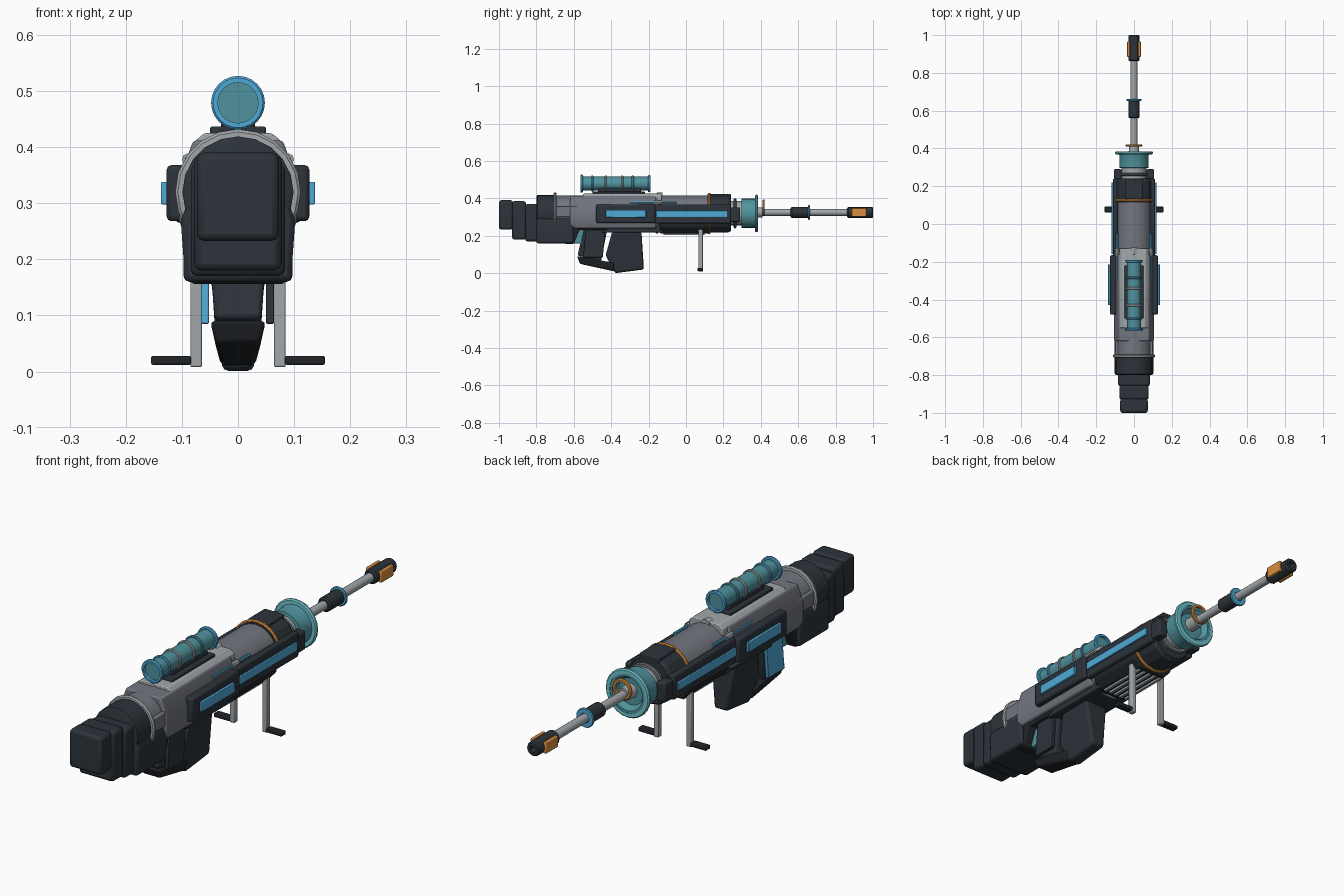
import bpy, bmesh, math

if "Cube" in bpy.data.objects:
    bpy.data.objects.remove(bpy.data.objects["Cube"])

COL = {"dark": (0.025, 0.033, 0.042), "black": (0.015, 0.018, 0.022), "grey": (0.17, 0.18, 0.21),
       "light": (0.36, 0.39, 0.41), "blue": (0.08, 0.40, 0.68), "teal": (0.08, 0.29, 0.34),
       "aqua": (0.16, 0.55, 0.62), "orange": (0.70, 0.27, 0.05)}
MATS = {}
for key, c in COL.items():
    MATS[key] = bpy.data.materials.new(key)
    MATS[key].diffuse_color = (*c, 1)


def finish(name, bm, mat, bevel=0, smooth=30):
    bmesh.ops.recalc_face_normals(bm, faces=bm.faces)
    me = bpy.data.meshes.new(name)
    bm.to_mesh(me)
    bm.free()
    ob = bpy.data.objects.new(name, me)
    bpy.context.collection.objects.link(ob)
    me.materials.append(MATS[mat])
    if bevel:
        b = ob.modifiers.new("bevel", "BEVEL")
        b.width, b.segments, b.limit_method = bevel, 2, "ANGLE"
    if smooth:
        bpy.ops.object.select_all(action="DESELECT")
        ob.select_set(True)
        bpy.context.view_layer.objects.active = ob
        bpy.ops.object.shade_smooth_by_angle(angle=math.radians(smooth))
    return ob


def loft(name, a, b, mat, bevel):
    """Solid between two matching point loops."""
    bm = bmesh.new()
    va, vb = [bm.verts.new(p) for p in a], [bm.verts.new(p) for p in b]
    bm.faces.new(va)
    bm.faces.new(vb[::-1])
    for i in range(len(va)):
        j = (i + 1) % len(va)
        bm.faces.new((va[i], vb[i], vb[j], va[j]))
    return finish(name, bm, mat, bevel)


def box(name, x, y, z, mat, bevel=0.004):
    loop = [(x[0], z[0]), (x[1], z[0]), (x[1], z[1]), (x[0], z[1])]
    return loft(name, [(p, y[0], q) for p, q in loop], [(p, y[1], q) for p, q in loop], mat, bevel)


def pair(name, x, y, z, mat, bevel=0.004):
    for side, s in (("right", 1), ("left", -1)):
        box(f"{name}_{side}", sorted((s * x[0], s * x[1])), y, z, mat, bevel)


def side_shape(name, pts, mat, bevel=0.008, x0=0.0):
    """Side profile of (y, z, half width) points."""
    return loft(name, [(x0 - w, y, z) for y, z, w in pts], [(x0 + w, y, z) for y, z, w in pts], mat, bevel)


def section(name, half, y, mat, bevel=0.006):
    """Mirrored (x, z) cross-section extruded along y."""
    loop = half + [(-x, z) for x, z in half[::-1]]
    return loft(name, [(x, y[0], z) for x, z in loop], [(x, y[1], z) for x, z in loop], mat, bevel)


def turn(name, prof, zc, mat, seg=24, xc=0, closed=False, smooth=30):
    """Turned part: (y, radius) profile spun about the y axis."""
    bm = bmesh.new()
    rings = []
    for y, r in prof:
        rings.append([bm.verts.new((xc + r * math.sin(t), y, zc + r * math.cos(t)))
                      for t in (math.tau * i / seg for i in range(seg))])
    n = len(rings)
    for k in range(n if closed else n - 1):
        a, b = rings[k], rings[(k + 1) % n]
        for i in range(seg):
            j = (i + 1) % seg
            bm.faces.new((a[i], a[j], b[j], b[i]))
    if not closed:
        bm.faces.new(rings[0])
        bm.faces.new(rings[-1])
    return finish(name, bm, mat, 0, smooth)


def ring(name, y, w, r, t, zc, mat, seg=24):
    c = min(w, t) * 0.3
    a, b = y - w / 2, y + w / 2
    prof = [(a, r - t), (a, r - c), (a + c, r), (b - c, r), (b, r - c), (b, r - t)]
    return turn(name, prof, zc, mat, seg, closed=True)


AX, BORE, SCOPE = 0.32, 0.325, 0.479

# Stock: stepped recoil pads and rear housing
box("butt_pad", (-0.073, 0.073), (-1.0, -0.925), (0.233, 0.39), "dark", 0.012)
box("butt_middle", (-0.078, 0.078), (-0.93, -0.855), (0.18, 0.385), "dark", 0.012)
box("butt_inner", (-0.084, 0.084), (-0.86, -0.79), (0.17, 0.37), "dark", 0.012)
section("rear_lower_housing", [(0.097, 0.16), (0.097, 0.2), (0.102, 0.27), (0.09, 0.3)], (-0.80, -0.60), "dark", 0.01)
side_shape("rear_lower_ramp", [(-0.65, 0.156, 0.085), (-0.60, 0.156, 0.085), (-0.57, 0.23, 0.085),
                               (-0.42, 0.23, 0.085), (-0.42, 0.28, 0.085), (-0.65, 0.28, 0.085)], "black")
turn("rear_collar", [(-0.80, 0.09), (-0.795, 0.099), (-0.70, 0.099)], AX, "dark", 20)
turn("rear_tube", [(-0.70, 0.095), (-0.16, 0.095)], AX, "grey", 20)
ring("rear_ring", -0.70, 0.016, 0.112, 0.02, AX, "light", 20)
pair("rear_rib", (0.08, 0.1), (-0.70, -0.58), (0.3, 0.36), "grey")

# Receiver with top rail
section("receiver", [(0.095, 0.24), (0.105, 0.27), (0.105, 0.34), (0.08, 0.412)], (-0.62, -0.16), "grey")
section("receiver_top", [(0.078, 0.38), (0.078, 0.41), (0.06, 0.425)], (-0.55, -0.13), "light", 0.004)
box("receiver_bottom", (-0.08, 0.08), (-0.45, -0.12), (0.218, 0.26), "dark")
ring("receiver_ring", -0.155, 0.014, 0.108, 0.02, AX, "light", 20)
turn("top_port", [(-0.155, 0.02), (-0.125, 0.02)], 0.412, "light", 12)

# Side panels with glowing strips, and thin feed lines
pair("rear_side_panel", (0.09, 0.127), (-0.48, -0.165), (0.268, 0.368), "dark", 0.008)
pair("rear_side_light", (0.12, 0.137), (-0.43, -0.215), (0.298, 0.338), "blue", 0.002)
pair("front_side_panel", (0.085, 0.112), (-0.17, 0.24), (0.265, 0.368), "dark", 0.008)
pair("front_side_light", (0.105, 0.119), (-0.16, 0.22), (0.3, 0.334), "blue", 0.002)
pair("front_prong", (0.066, 0.107), (0.22, 0.29), (0.275, 0.352), "dark", 0.006)
for s, side in ((1, "right"), (-1, "left")):
    turn("feed_line_" + side, [(-0.30, 0.006), (-0.05, 0.006)], 0.378, "blue", 8, s * 0.089)
    turn("feed_joint_" + side, [(-0.17, 0.011), (-0.13, 0.011)], 0.378, "light", 8, s * 0.089)

# Forend shroud
turn("shroud_tube", [(-0.15, 0.096), (0.13, 0.096)], AX, "grey", 20)
section("shroud_lower", [(0.065, 0.212), (0.095, 0.245), (0.1, 0.31)], (-0.14, 0.12), "black")
turn("shroud_front", [(0.115, 0.103), (0.225, 0.103), (0.24, 0.094)], AX, "dark", 16, smooth=0)
box("shroud_top_block", (-0.045, 0.045), (0.13, 0.24), (0.40, 0.423), "dark")
ring("shroud_band", 0.125, 0.014, 0.11, 0.016, AX, "orange", 20)
for i in range(5):
    x = (i - 2) * 0.027
    box(f"shroud_slat_{i+1}", (x - 0.006, x + 0.006), (-0.12, 0.10), (0.203, 0.22), "light", 0.002)

# Emitter cup around the barrel
turn("emitter_neck", [(0.23, 0.065), (0.31, 0.065)], AX, "light", 20)
ring("emitter_back_rim", 0.262, 0.014, 0.08, 0.02, AX, "grey")
turn("emitter_cup", [(0.295, 0.06), (0.298, 0.078), (0.365, 0.078), (0.383, 0.085), (0.383, 0.07),
                     (0.36, 0.055), (0.36, 0.002)], AX, "teal", 24)
ring("emitter_flange", 0.377, 0.016, 0.1, 0.02, AX, "aqua")
ring("emitter_coil", 0.415, 0.012, 0.044, 0.012, 0.35, "orange", 20)
turn("emitter_nozzle", [(0.355, 0.03), (0.41, 0.026)], BORE, "light", 16)

# Barrel and muzzle
turn("barrel", [(0.24, 0.018), (0.88, 0.018)], BORE, "light", 16)
turn("barrel_sleeve", [(0.56, 0.024), (0.566, 0.03), (0.655, 0.03)], BORE, "dark", 16)
ring("barrel_sleeve_rim", 0.657, 0.01, 0.04, 0.02, BORE, "blue", 20)
turn("muzzle_brake", [(0.862, 0.024), (0.868, 0.03), (0.994, 0.03), (1.0, 0.026), (1.0, 0.014),
                      (0.97, 0.014), (0.97, 0.001)], BORE, "dark", 12)
pair("muzzle_plate", (0.022, 0.036), (0.885, 0.965), (0.302, 0.348), "orange", 0.003)

# Scope and mount
box("scope_mount", (-0.05, 0.05), (-0.50, -0.22), (0.42, 0.437), "dark")
box("scope_saddle", (-0.03, 0.03), (-0.47, -0.24), (0.43, 0.455), "dark")
turn("scope_tube", [(-0.553, 0.037), (-0.20, 0.037)], SCOPE, "teal", 20)
ring("scope_eyepiece_rim", -0.558, 0.014, 0.048, 0.012, SCOPE, "blue")
ring("scope_front_rim", -0.197, 0.014, 0.046, 0.012, SCOPE, "blue")
for i, (y, m) in enumerate(((-0.50, "blue"), (-0.43, "light"), (-0.34, "light"), (-0.285, "teal"))):
    ring(f"scope_band_{i+1}", y, 0.012, 0.043, 0.01, SCOPE, m)

# Grip, magazine and guard plates
side_shape("grip", [(-0.545, 0.24, 0.052), (-0.42, 0.24, 0.052), (-0.455, 0.06, 0.04), (-0.58, 0.095, 0.042)], "dark")
side_shape("grip_foot", [(-0.583, 0.092, 0.05), (-0.385, 0.055, 0.042), (-0.385, 0.01, 0.03), (-0.567, 0.05, 0.04)],
           "black")
side_shape("magazine", [(-0.395, 0.22, 0.055), (-0.238, 0.22, 0.055), (-0.225, 0.02, 0.03),
                        (-0.38, 0.0, 0.027), (-0.43, 0.096, 0.04)], "dark", 0.01)
plate = [(-0.535, 0.24), (-0.43, 0.24), (-0.445, 0.085), (-0.55, 0.085)]
for side, x, m in (("right", 0.057, "dark"), ("left", -0.059, "blue")):
    side_shape("grip_plate_" + side, [(y, z, 0.007) for y, z in plate], m, 0.002, x)
box("rear_grip_link", (-0.045, 0.045), (-0.60, -0.535), (0.158, 0.235), "teal")

# Bipod
pair("bipod_leg", (0.064, 0.085), (0.066, 0.09), (0.008, 0.24), "light", 0.003)
pair("bipod_foot", (0.084, 0.155), (0.062, 0.092), (0.012, 0.028), "black", 0.003)

for m in bpy.data.materials:
    if m.users and not m.is_grease_pencil:
        m.use_nodes = True
        m.node_tree.nodes["Principled BSDF"].inputs["Base Color"].default_value = m.diffuse_color
